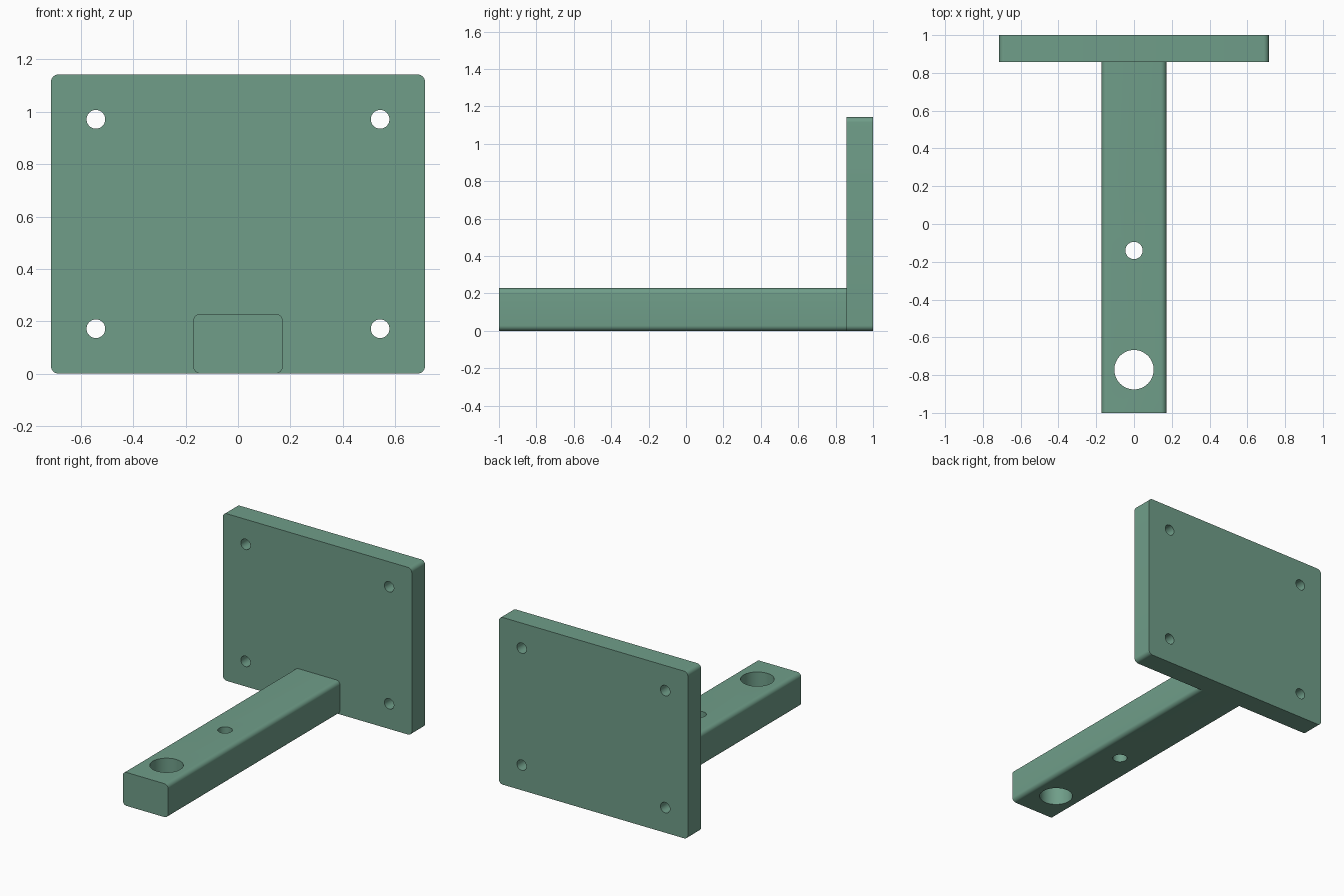
import bpy, bmesh, math
from mathutils import Matrix, Vector

if "Cube" in bpy.data.objects:
    bpy.data.objects.remove(bpy.data.objects["Cube"])

U = 1 / 35  # design unit: the part is 70 units long

green = bpy.data.materials.new("green")
green.diffuse_color = (0.16, 0.34, 0.25, 1)
green.use_nodes = True
green.node_tree.nodes["Principled BSDF"].inputs["Base Color"].default_value = green.diffuse_color


def rounded_bar(name, half_w, height, y0, y1, r=1 * U, seg=8):
    """Rounded rectangle in XZ standing on z = 0, extruded from y0 to y1."""
    bm = bmesh.new()
    corners = [(half_w - r, height - r), (r - half_w, height - r),
               (r - half_w, r), (half_w - r, r)]
    ring = []
    for k, (cx, cz) in enumerate(corners):
        for i in range(seg + 1):
            a = math.pi / 2 * (k + i / seg)
            ring.append(bm.verts.new((cx + r * math.cos(a), y0, cz + r * math.sin(a))))
    face = bm.faces.new(ring)
    new = bmesh.ops.extrude_face_region(bm, geom=[face])["geom"]
    bmesh.ops.translate(bm, vec=(0, y1 - y0, 0),
                        verts=[v for v in new if isinstance(v, bmesh.types.BMVert)])
    bmesh.ops.recalc_face_normals(bm, faces=bm.faces)
    return link(name, bm)


def link(name, bm):
    mesh = bpy.data.meshes.new(name)
    bm.to_mesh(mesh)
    bm.free()
    obj = bpy.data.objects.new(name, mesh)
    bpy.context.collection.objects.link(obj)
    return obj


def drill(obj, holes, depth, turn):
    """Cut round holes given as (centre, radius), then remove the cutter."""
    bm = bmesh.new()
    for centre, r in holes:
        bmesh.ops.create_cone(bm, cap_ends=True, segments=48, radius1=r, radius2=r,
                              depth=depth, matrix=Matrix.Translation(Vector(centre)) @ turn)
    cutter = link(obj.name + "_cutter", bm)
    cutter.hide_render = True
    mod = obj.modifiers.new("holes", "BOOLEAN")
    mod.operation, mod.solver, mod.object = "DIFFERENCE", "EXACT", cutter
    bpy.ops.object.select_all(action="DESELECT")
    bpy.context.view_layer.objects.active = obj
    obj.select_set(True)
    bpy.ops.object.modifier_apply(modifier=mod.name)
    bpy.data.objects.remove(cutter)
    obj.data.materials.clear()
    obj.data.materials.append(green)
    bpy.ops.object.shade_smooth_by_angle(angle=math.radians(30))


# Upright mounting plate with four screw holes
plate = rounded_bar("mounting_plate", 25 * U, 40 * U, 30 * U, 35 * U)
drill(plate, [((sx * 19 * U, 32.5 * U, z * U), 1.25 * U) for sx in (-1, 1) for z in (6, 34)],
      0.4, Matrix.Rotation(math.pi / 2, 4, "X"))

# Horizontal arm with a large end hole and a small middle hole
arm = rounded_bar("support_arm", 6 * U, 8 * U, -35 * U, 30 * U)
drill(arm, [((0, -27 * U, 4 * U), 3.65 * U), ((0, -4.9 * U, 4 * U), 1.6 * U)],
      0.6, Matrix.Identity(4))
